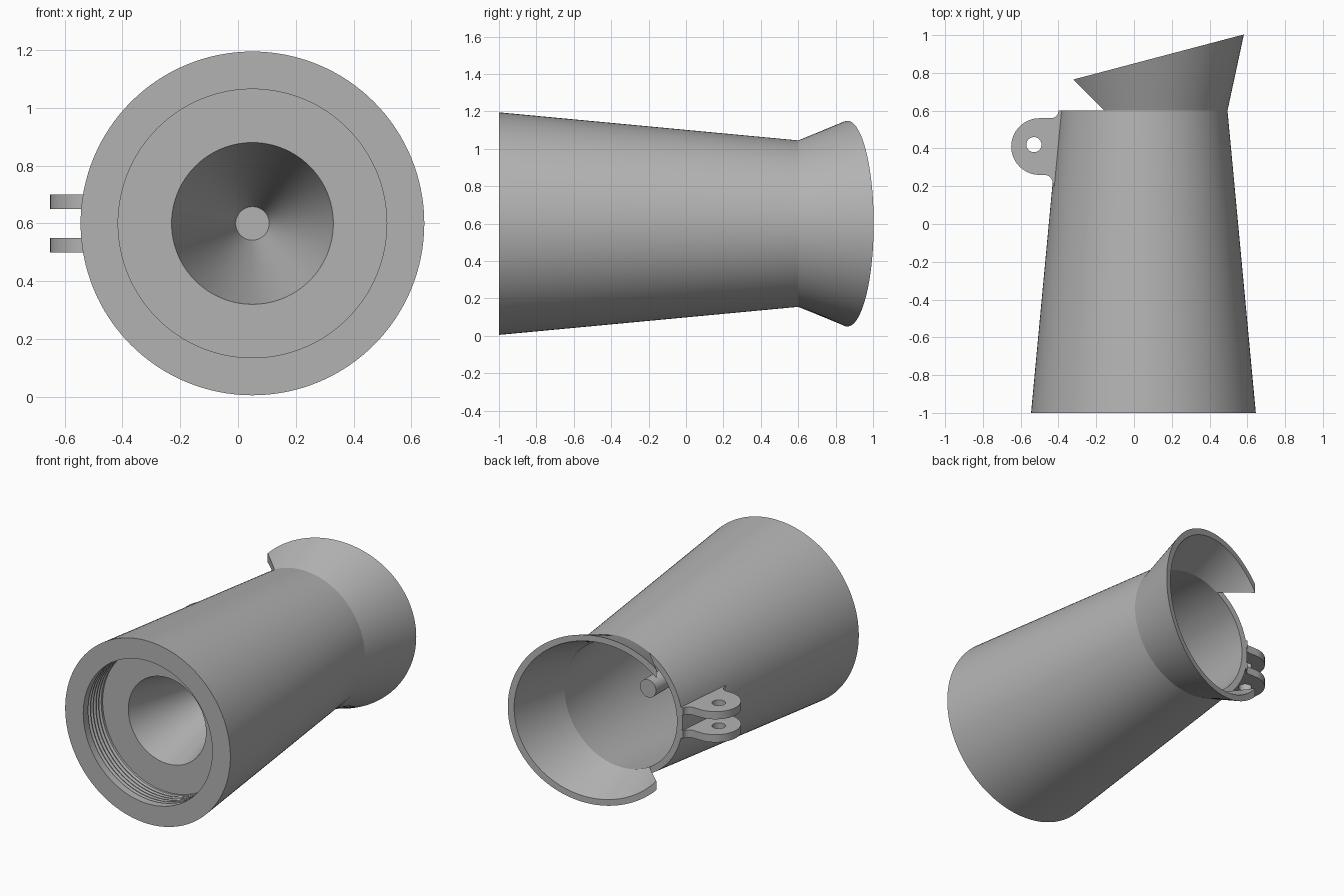
import bpy, bmesh, math
from mathutils import Vector

if "Cube" in bpy.data.objects:
    bpy.data.objects.remove(bpy.data.objects["Cube"], do_unlink=True)

CX, CZ = 0.05, 0.6      # long axis of the body, parallel to y
SEG = 128

grey = bpy.data.materials.new("plain grey")
grey.use_nodes = True
grey.diffuse_color = (0.45, 0.45, 0.45, 1)
grey.node_tree.nodes["Principled BSDF"].inputs["Base Color"].default_value = grey.diffuse_color


def finish(obj):
    obj.data.materials.clear()
    obj.data.materials.append(grey)
    bpy.ops.object.select_all(action='DESELECT')
    obj.select_set(True)
    bpy.context.view_layer.objects.active = obj
    bpy.ops.object.shade_smooth_by_angle(angle=math.radians(30))


def from_bmesh(name, bm):
    bmesh.ops.recalc_face_normals(bm, faces=bm.faces)
    mesh = bpy.data.meshes.new(name)
    bm.to_mesh(mesh)
    bm.free()
    obj = bpy.data.objects.new(name, mesh)
    bpy.context.collection.objects.link(obj)
    finish(obj)
    return obj


def arc(cx, cy, r, a0, a1, n):
    angles = [math.radians(a0 + (a1 - a0) * i / n) for i in range(n + 1)]
    return [(cx + r * math.cos(a), cy + r * math.sin(a)) for a in angles]


# Tapered body: (radius, y) profile with rear cavity, core pin, threaded socket and funnel
thread = []
for i in range(5):
    y = -0.95 + i * 0.028
    thread += [(0.465, y), (0.48, y + 0.009), (0.48, y + 0.014), (0.465, y + 0.023)]
profile = [(0, 0.32), (0.058, 0.32), (0.058, 0.1), (0.31, -0.72), (0.529, -0.72),
           (0.405, 0.6), (0.445, 0.6), (0.595, -1), (0.465, -1)]
profile += thread + [(0.465, -0.8), (0.28, -0.8), (0.058, 0), (0, 0)]

bm = bmesh.new()
verts = [bm.verts.new((CX + r, y, CZ)) for r, y in profile]
edges = [bm.edges.new(pair) for pair in zip(verts, verts[1:])]
bmesh.ops.spin(bm, geom=verts + edges, cent=(CX, 0, CZ), axis=(0, 1, 0),
               angle=math.tau, steps=SEG)
bmesh.ops.remove_doubles(bm, verts=bm.verts, dist=0.0002)
from_bmesh("tapered_body", bm)

# Flared spout: lofted from the body rim to a tilted circle, open on the right side
TILT = math.radians(14.8)


def ring(bm, r, y, tilt):
    out = []
    for i in range(SEG):
        a = math.tau * i / SEG
        u, w = r * math.cos(a), r * math.sin(a)
        out.append(bm.verts.new((CX + u * math.cos(tilt), y + u * math.sin(tilt), CZ + w)))
    return out


bm = bmesh.new()
rings = [ring(bm, 0.445, 0.6, 0), ring(bm, 0.55, 0.863, TILT),
         ring(bm, 0.51, 0.863, TILT), ring(bm, 0.405, 0.6, 0)]
for k in range(4):
    a, b = rings[k], rings[(k + 1) % 4]
    for i in range(SEG):
        j = (i + 1) % SEG
        bm.faces.new((a[i], a[j], b[j], b[i]))
cut = bmesh.ops.bisect_plane(bm, geom=bm.verts[:] + bm.edges[:] + bm.faces[:],
                             plane_co=(-0.157, 0.6, 0), plane_no=Vector((1, 1, 0)).normalized(),
                             clear_inner=True)
bmesh.ops.holes_fill(bm, edges=[e for e in bm.edges if e.is_boundary], sides=0)
from_bmesh("flared_spout", bm)

# Hinge lugs: rounded plates with a pin hole and filleted roots
outline = [(-0.37, 0.6)] + arc(-0.44, 0.6, 0.04, 0, -90, 8)
outline += arc(-0.5, 0.41, 0.15, 90, 270, 32)
outline += arc(-0.475, 0.215, 0.045, 90, 0, 8) + [(-0.43, 0.2), (-0.39, 0.2)]
hole = arc(-0.53, 0.42, 0.04, 0, 360, 32)[:-1]

for name, z in (("lower_hinge_lug", 0.525), ("upper_hinge_lug", 0.675)):
    curve = bpy.data.curves.new(name, 'CURVE')
    curve.dimensions = '2D'
    curve.fill_mode = 'BOTH'
    curve.extrude = 0.025
    for pts in (outline, hole):
        spline = curve.splines.new('POLY')
        spline.points.add(len(pts) - 1)
        for p, (x, y) in zip(spline.points, pts):
            p.co = (x, y, 0, 1)
        spline.use_cyclic_u = True
    lug = bpy.data.objects.new(name, curve)
    lug.location.z = z
    bpy.context.collection.objects.link(lug)
    bpy.ops.object.select_all(action='DESELECT')
    lug.select_set(True)
    bpy.context.view_layer.objects.active = lug
    bpy.ops.object.convert(target='MESH')
    lug = bpy.context.view_layer.objects.active
    # Weld cap and wall vertices so the normals agree
    bm = bmesh.new()
    bm.from_mesh(lug.data)
    bmesh.ops.remove_doubles(bm, verts=bm.verts, dist=0.0001)
    bmesh.ops.recalc_face_normals(bm, faces=bm.faces)
    bm.to_mesh(lug.data)
    bm.free()
    finish(lug)
